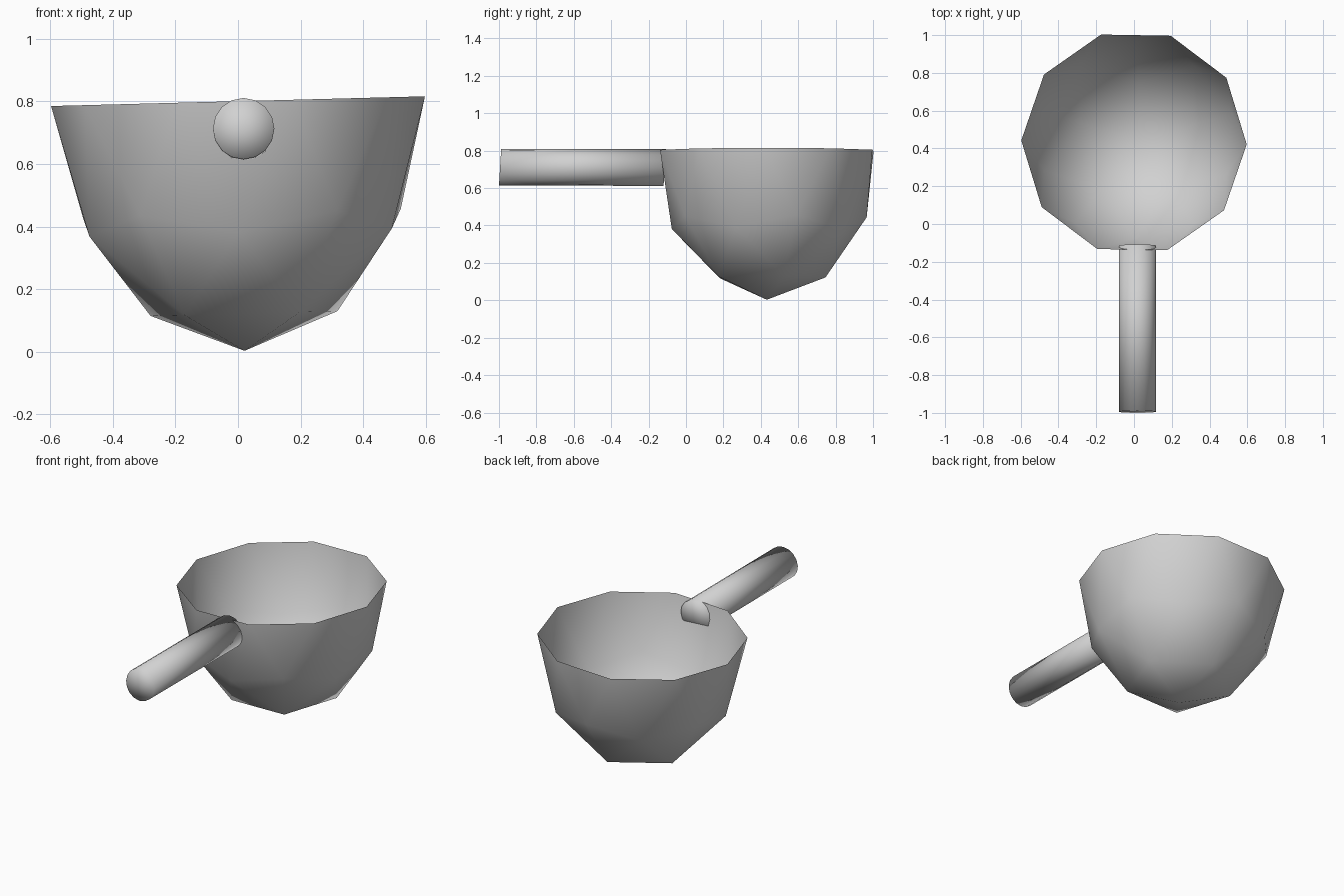
import bpy, bmesh, math
from mathutils import Matrix, Vector

default = bpy.data.objects.get("Cube")
if default:
    bpy.data.objects.remove(default, do_unlink=True)

# Single plain grey material
grey = bpy.data.materials.new("plain grey")
grey.use_nodes = True
colour = (0.64, 0.64, 0.64, 1)
grey.diffuse_color = colour
grey.node_tree.nodes["Principled BSDF"].inputs["Base Color"].default_value = colour


def add_object(name, bm):
    mesh = bpy.data.meshes.new(name)
    for face in bm.faces:
        face.smooth = True
    bm.to_mesh(mesh)
    bm.free()
    mesh.materials.append(grey)
    obj = bpy.data.objects.new(name, mesh)
    bpy.context.collection.objects.link(obj)
    return obj


# Bowl: open lower half of a low-poly icosphere, stretched and slightly tilted
bm = bmesh.new()
bmesh.ops.create_icosphere(bm, subdivisions=2, radius=1)
upper = [v for v in bm.verts if v.co.z > 0.01]
bmesh.ops.delete(bm, geom=upper, context='VERTS')
bm.transform(
    Matrix.Translation((0, 0.432, 0.8))
    @ Matrix.Rotation(-0.026, 4, 'Y')
    @ Matrix.Diagonal((0.597, 0.597, 0.797, 1))
    @ Matrix.Rotation(math.radians(53), 4, 'Z'))
add_object("bowl", bm)

# Handle: round bar with fan caps, its ends cut at a slight slant
bm = bmesh.new()
bmesh.ops.create_cone(bm, cap_ends=True, cap_tris=True, segments=16,
                      radius1=0.098, radius2=0.098, depth=0.88)
bm.transform(Matrix.Rotation(math.radians(90), 4, 'X'))
for v in bm.verts:
    v.co.y += 0.06 * v.co.z
    v.co.z -= 0.003 * v.co.y
bm.transform(Matrix.Translation(Vector((0.018, -0.554, 0.711))))
add_object("handle", bm)
